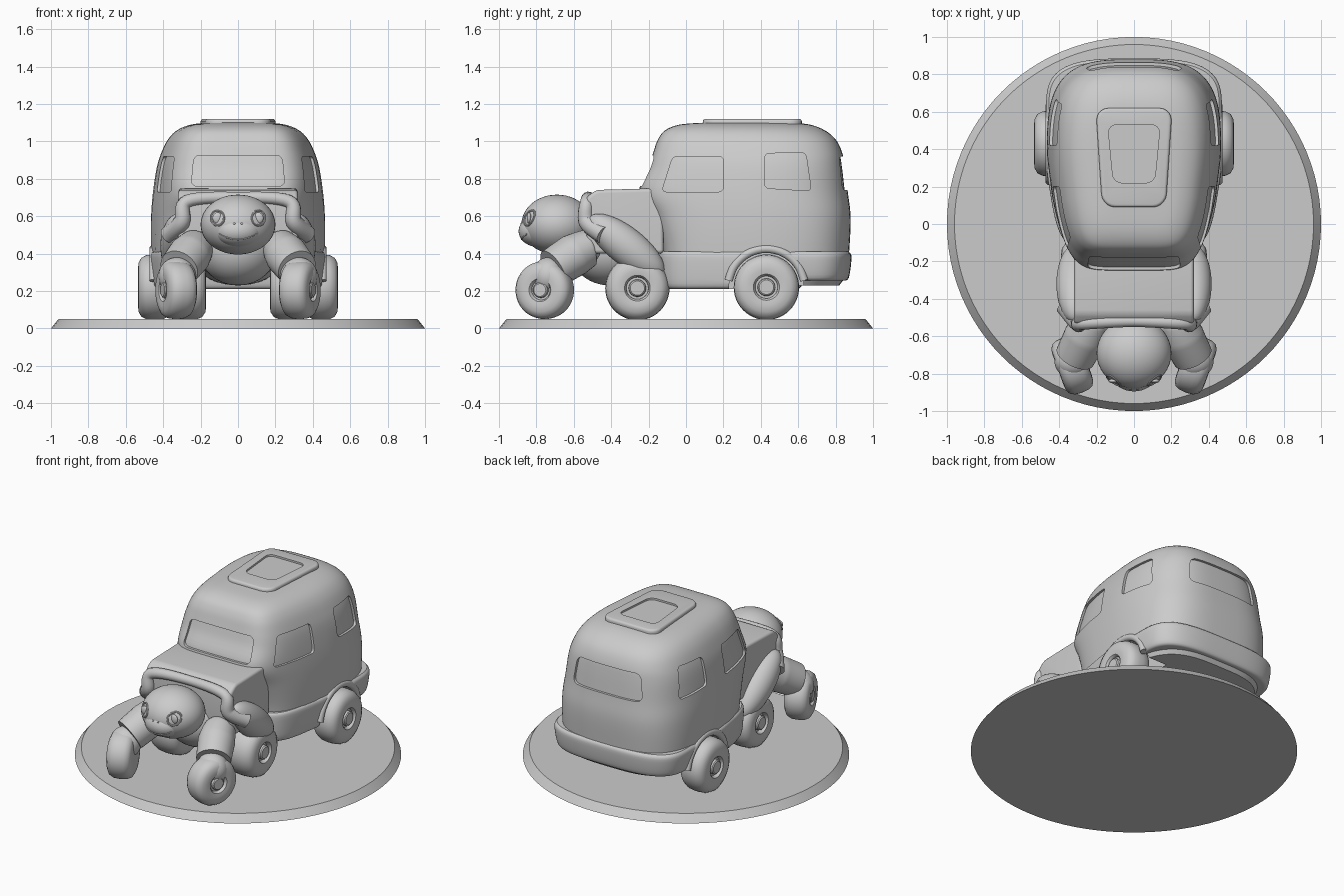
import bpy, bmesh, math
from math import pi, sin, cos, radians
from mathutils import Vector, Matrix

if "Cube" in bpy.data.objects:
    bpy.data.objects.remove(bpy.data.objects["Cube"])

grey = bpy.data.materials.new("plain_grey")
grey.use_nodes = True
COLOUR = (0.6, 0.6, 0.6, 1)
grey.diffuse_color = COLOUR
grey.node_tree.nodes["Principled BSDF"].inputs["Base Color"].default_value = COLOUR


def finish(name, bm, angle=35):
    bmesh.ops.recalc_face_normals(bm, faces=bm.faces)
    me = bpy.data.meshes.new(name)
    bm.to_mesh(me)
    bm.free()
    me.materials.append(grey)
    for p in me.polygons:
        p.use_smooth = True
    me.set_sharp_from_angle(angle=radians(angle))
    ob = bpy.data.objects.new(name, me)
    bpy.context.collection.objects.link(ob)
    return ob


def skin(name, rings, angle=35):
    """Bridge a list of equal closed rings and cap both ends."""
    bm = bmesh.new()
    vs = [[bm.verts.new(p) for p in r] for r in rings]
    n = len(vs[0])
    for a, b in zip(vs, vs[1:]):
        for i in range(n):
            bm.faces.new((a[i], a[(i + 1) % n], b[(i + 1) % n], b[i]))
    bm.faces.new(vs[0])
    bm.faces.new(vs[-1])
    return finish(name, bm, angle)


def lathe(name, profile, place=Matrix(), segs=48, angle=35):
    """Turn (radius, height) pairs round z, then place the result."""
    return skin(name, [[place @ Vector((r * cos(2 * pi * i / segs), r * sin(2 * pi * i / segs), h))
                        for i in range(segs)] for r, h in profile], angle)


def ball(name, centre, radii, tilt=0):
    bm = bmesh.new()
    bmesh.ops.create_uvsphere(bm, u_segments=40, v_segments=24, radius=1)
    bm.transform(Matrix.Translation(centre) @ Matrix.Rotation(tilt, 4, 'X') @ Matrix.Diagonal((*radii, 1)))
    return finish(name, bm)


def prism(name, outline, axis, lo, hi, corner):
    """Extrude a rounded outline along an axis; the outline uses the other two axes in order."""
    def point(p, d):
        c = list(p)
        c.insert(axis, d)
        return c
    bm = bmesh.new()
    a, b = ([bm.verts.new(point(p, d)) for p in outline] for d in (lo, hi))
    n = len(outline)
    bm.faces.new(a)
    bm.faces.new(b)
    for i in range(n):
        bm.faces.new((a[i], a[(i + 1) % n], b[(i + 1) % n], b[i]))
    bmesh.ops.recalc_face_normals(bm, faces=bm.faces)
    edges = [e for e in bm.edges if abs(e.verts[0].co[axis] - e.verts[1].co[axis]) > 1e-4 and
             (e.verts[0] in a) != (e.verts[1] in a)]
    bmesh.ops.bevel(bm, geom=edges, offset=corner, segments=5, profile=0.5, affect='EDGES')
    return finish(name, bm)


def modify(ob, kind, angle=35, **settings):
    m = ob.modifiers.new(kind, kind)
    for k, v in settings.items():
        setattr(m, k, v)
    me = bpy.data.meshes.new_from_object(ob.evaluated_get(bpy.context.evaluated_depsgraph_get()))
    ob.modifiers.clear()
    ob.data = me
    for p in me.polygons:
        p.use_smooth = True
    me.set_sharp_from_angle(angle=radians(angle))


def cut(ob, cutters):
    for c in cutters:
        bpy.context.view_layer.update()
        modify(ob, 'BOOLEAN', object=c, operation='DIFFERENCE', solver='EXACT')


def tube(name, points, radii, segs=14):
    """Round tube along a smoothed path."""
    pts, rad = [], []
    for i in range(len(points) - 1):
        for k in range(8 + (i == len(points) - 2)):
            t = k / 8
            pts.append(spline([Vector(p) for p in points], i, t))
            rad.append(radii[i] * (1 - t) + radii[i + 1] * t)
    rings = []
    for i, p in enumerate(pts):
        d = (pts[min(i + 1, len(pts) - 1)] - pts[max(i - 1, 0)]).normalized()
        u = d.cross(Vector((0.3, 1, 0.2))).normalized()
        v = d.cross(u)
        rings.append([p + rad[i] * (u * cos(2 * pi * j / segs) + v * sin(2 * pi * j / segs)) for j in range(segs)])
    return skin(name, rings)


def spline(p, i, t):
    a, b, c, d = (p[max(0, min(len(p) - 1, i + k))] for k in (-1, 0, 1, 2))
    return b + 0.5 * t * (c - a + t * (2 * a - 5 * b + 4 * c - d + t * (3 * (b - c) + d - a)))


def shell(name, levels, inset=0, segs=96, power=4.5):
    """Stack rounded plan outlines (z, front, back, half width) that narrow to the front."""
    rows = [Vector(l) for l in levels]
    rings = []
    for i in range(len(rows) - 1):
        for k in range(5 if i < len(rows) - 2 else 6):
            z, f, b, w = spline(rows, i, k / 5)
            f, b, w = f + inset, b - inset, w - inset
            ring = []
            for j in range(segs):
                c, s = cos(2 * pi * j / segs), sin(2 * pi * j / segs)
                e = 2 / (power + (1.5 if s < 0 else -1.2))
                y = (f + b) / 2 + (b - f) / 2 * math.copysign(abs(s) ** e, s)
                narrow = 1 - 0.25 * max(0, (0.4 - y) / 0.65) ** 1.5
                ring.append((w * narrow * math.copysign(abs(c) ** e, c), y, z))
            rings.append(ring)
    return skin(name, rings)


# Round base
lathe("base", [(1, 0), (0.96, 0.05)], segs=96)

# Cabin with recessed panes and rear wheel arches
levels = [(0.23, -0.10, 0.82, 0.43), (0.30, -0.11, 0.86, 0.455), (0.45, -0.13, 0.875, 0.465),
          (0.60, -0.18, 0.88, 0.465), (0.73, -0.25, 0.865, 0.455), (0.86, -0.20, 0.85, 0.435),
          (0.94, -0.175, 0.835, 0.41), (1.01, -0.15, 0.80, 0.375), (1.06, -0.11, 0.74, 0.325),
          (1.09, -0.03, 0.66, 0.25), (1.10, 0.10, 0.56, 0.15)]
cabin = shell("cabin", levels)
shell("window_panes", levels[3:9], inset=0.016)
front_side = [(-0.13, 0.73), (0.20, 0.73), (0.20, 0.92), (-0.07, 0.92)]
rear_side = [(0.42, 0.75), (0.67, 0.735), (0.64, 0.94), (0.42, 0.935)]
windscreen = [(-0.25, 0.76), (0.25, 0.76), (0.235, 0.925), (-0.235, 0.925)]
rear_pane = [(-0.26, 0.74), (0.26, 0.74), (0.235, 0.92), (-0.235, 0.92)]
cutters = [prism("cutter", windscreen, 1, -0.5, -0.12, 0.03), prism("cutter", rear_pane, 1, 0.74, 1, 0.04)]
arches = []
for s in (1, -1):
    for o in (front_side, rear_side):
        cutters.append(prism("cutter", o, 0, s * 0.27, s * 0.6, 0.025))
    arches.append(lathe("cutter", [(0.2, 0.27), (0.2, 0.65)],
                        Matrix.Translation((0, 0.43, 0.22)) @ Matrix.Rotation(s * pi / 2, 4, 'Y')))
cut(cabin, cutters + arches)

# Sills and wraparound rear bumper
sill = shell("sills", [(0.21, -0.12, 0.60, 0.44), (0.24, -0.14, 0.62, 0.465),
                       (0.38, -0.15, 0.62, 0.475), (0.41, -0.14, 0.60, 0.46)])
bumper = shell("rear_bumper", [(0.255, 0.35, 0.84, 0.42), (0.27, 0.33, 0.87, 0.455),
                               (0.38, 0.33, 0.885, 0.47), (0.41, 0.35, 0.87, 0.455)])
for part in (sill, bumper):
    cut(part, arches)
for c in cutters + arches:
    bpy.data.objects.remove(c)

# Raised roof hatch with sunken panel
hatch = prism("roof_hatch", [(-0.17, 0.09), (0.17, 0.09), (0.205, 0.62), (-0.205, 0.62)], 2, 1.06, 1.12, 0.07)
modify(hatch, 'BEVEL', width=0.015, segments=3, limit_method='ANGLE', angle_limit=radians(60))
panel = prism("cutter", [(-0.11, 0.22), (0.11, 0.22), (0.14, 0.53), (-0.14, 0.53)], 2, 1.108, 1.2, 0.045)
cut(hatch, [panel])
bpy.data.objects.remove(panel)

# Bonnet and chest
bonnet = prism("bonnet", [(-0.53, 0.40), (-0.12, 0.40), (-0.12, 0.75), (-0.48, 0.74), (-0.535, 0.70)],
               0, -0.32, 0.32, 0.02)
modify(bonnet, 'BEVEL', width=0.06, segments=5, limit_method='ANGLE', angle_limit=radians(50))
ball("chest", (0, -0.41, 0.42), (0.21, 0.21, 0.19))
ball("underbody", (0, -0.15, 0.38), (0.24, 0.35, 0.15))
rim = [(-0.37, -0.44, 0.50), (-0.30, -0.53, 0.57), (-0.27, -0.53, 0.68), (0, -0.52, 0.70)]
rim += [(-x, y, z) for x, y, z in reversed(rim[:3])]
tube("bonnet_rim", rim, [0.05, 0.045, 0.035, 0.03, 0.035, 0.045, 0.05])


# Head with eyes, nostrils and smile
HEAD, SIZE = Vector((0, -0.69, 0.555)), Vector((0.2, 0.19, 0.16))
ball("head", HEAD, SIZE)
ball("snout", (0, -0.79, 0.52), (0.125, 0.105, 0.085))


def on_face(x, z, out=0.0):
    d = 1 - (x / SIZE.x) ** 2 - ((z - HEAD.z) / SIZE.z) ** 2
    y = HEAD.y - SIZE.y * math.sqrt(max(d, 0)) - out
    e = 1 - (x / 0.125) ** 2 - ((z - 0.52) / 0.085) ** 2
    return Vector((x, min(y, -0.79 - 0.105 * math.sqrt(e) - out) if e > 0 else y, z))


for s, side in ((1, "left"), (-1, "right")):
    tube(side + "_eyelid", [on_face(s * 0.11 + 0.035 * cos(a), 0.59 + 0.04 * sin(a))
                            for a in [k * pi / 6 for k in range(13)]], [0.006] * 13, 8)
    ball(side + "_eye", on_face(s * 0.11, 0.59, -0.004), (0.026, 0.012, 0.03))
    ball(side + "_nostril", on_face(s * 0.02, 0.56), (0.007, 0.004, 0.005))
tube("smile", [on_face(x / 100, 0.475 + 3 * (x / 100) ** 2) for x in range(-10, 11, 4)], [0.004] * 6, 8)

# Tyre section as (radius share, width share), hub on the outer side
TYRE = [(0.55, -0.5), (0.75, -0.48), (0.9, -0.4), (0.98, -0.25), (1, -0.08), (1, 0.08), (0.98, 0.25),
        (0.9, 0.4), (0.75, 0.48), (0.55, 0.5), (0.4, 0.48), (0.35, 0.42), (0.34, 0.36), (0.27, 0.36),
        (0.26, 0.46), (0.22, 0.49)]


def wheel(name, s, centre, radius, width, yaw=0):
    place = (Matrix.Translation((s * centre[0], centre[1], centre[2])) @
             Matrix.Rotation(-s * yaw, 4, 'Z') @ Matrix.Rotation(s * pi / 2, 4, 'Y'))
    lathe(name, [(r * radius, w * width) for r, w in TYRE], place)


# Wheels, fenders, arch lips and arms on both sides
for s, side in ((1, "left"), (-1, "right")):
    wheel(side + "_rear_wheel", s, (0.445, 0.43, 0.22), 0.175, 0.18)
    wheel(side + "_middle_wheel", s, (0.28, -0.26, 0.215), 0.172, 0.22)
    wheel(side + "_hand_wheel", s, (0.33, -0.755, 0.205), 0.155, 0.16, radians(20))
    tube(side + "_arch_lip", [(s * 0.452, 0.43 + 0.205 * cos(a), 0.22 + 0.205 * sin(a))
                              for a in [radians(10 + 20 * k) for k in range(9)]], [0.022] * 9)
    ball(side + "_fender", (s * 0.32, -0.32, 0.44), (0.095, 0.25, 0.10), radians(-38))
    arm = [(0.22, -0.47, 0.44), (0.23, -0.52, 0.43), (0.26, -0.60, 0.39), (0.315, -0.71, 0.32)]
    tube(side + "_arm", [(s * x, y, z) for x, y, z in arm], [0.05, 0.10, 0.115, 0.108], 28)
    ball(side + "_wrist", (s * 0.325, -0.735, 0.28), (0.10, 0.09, 0.10))
